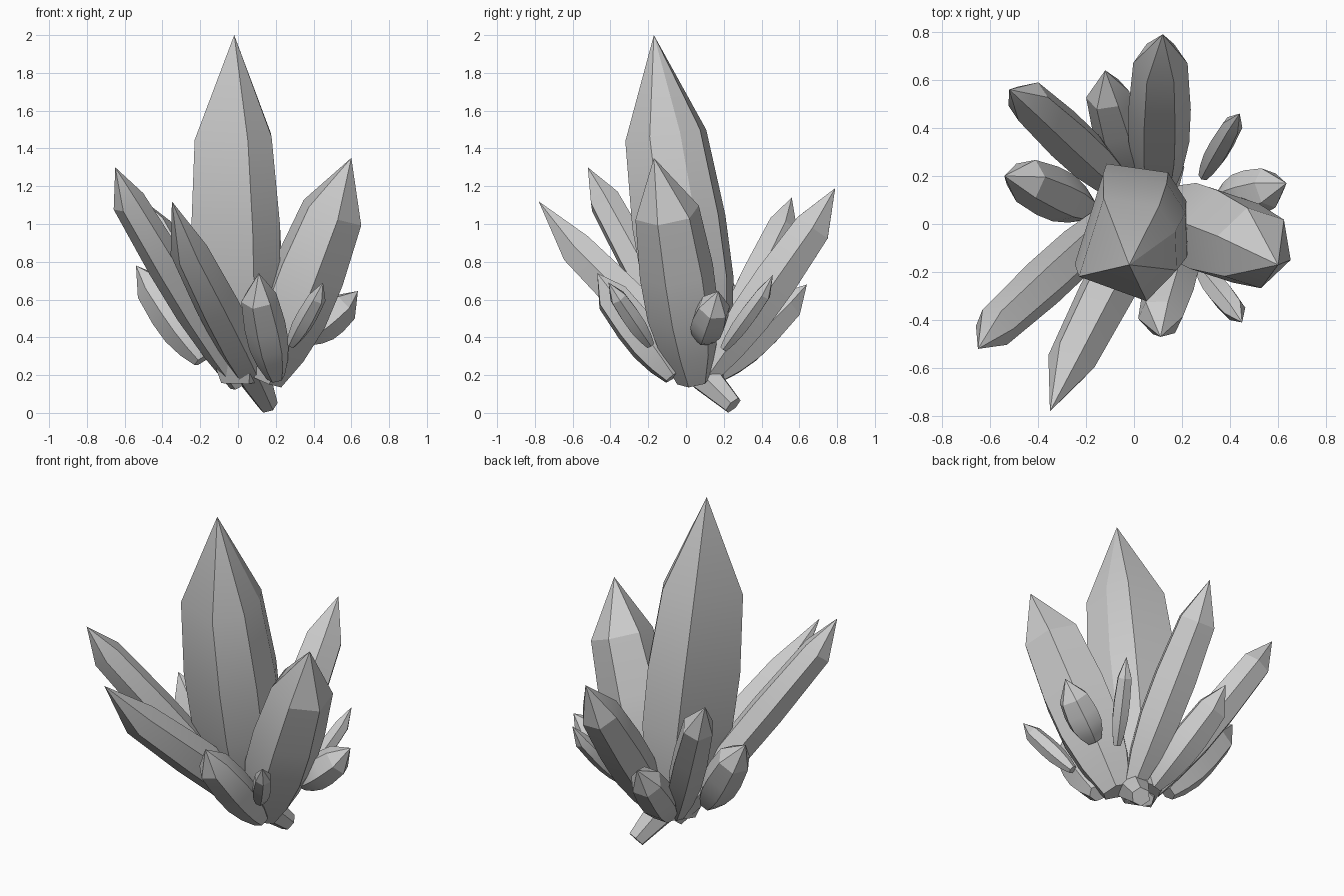
import bpy, bmesh
from math import radians, cos, sin
from mathutils import Vector

if "Cube" in bpy.data.objects:
    bpy.data.objects.remove(bpy.data.objects["Cube"])

# Cross-sections: (angle, relative radius)
HEX = [(a, 1) for a in range(0, 360, 60)]
UNEVEN = [(-72, 1), (-25, .93), (20, .87), (55, .92), (117, 1), (210, 1.03)]
# (position along the body, relative radius)
PROFILE = [(0, .45), (.18, .76), (.4, .97), (.65, 1.0), (1, .87)]


def crystal(name, base, shoulder, tip, radius, twist=0, section=HEX):
    """Six-sided, gently bulging shaft with a pointed cap."""
    base, shoulder, tip = Vector(base), Vector(shoulder), Vector(tip)
    axis = (shoulder - base).normalized()
    u = Vector((1, 0, 0))
    u = (u - axis * u.dot(axis)).normalized()
    v = axis.cross(u)
    bm = bmesh.new()
    rings = []
    for t, r in PROFILE:
        c = base.lerp(shoulder, t)
        rings.append([bm.verts.new(c + radius * r * k * (u * cos(radians(a + twist)) + v * sin(radians(a + twist))))
                      for a, k in section])
    n = len(section)
    for lo, hi in zip(rings, rings[1:]):
        for i in range(n):
            j = (i + 1) % n
            bm.faces.new((lo[i], lo[j], hi[j], hi[i]))
    top = bm.verts.new(tip)
    for i in range(n):
        bm.faces.new((rings[-1][i], rings[-1][(i + 1) % n], top))
    bm.faces.new(rings[0][::-1])
    bmesh.ops.recalc_face_normals(bm, faces=bm.faces)
    me = bpy.data.meshes.new(name)
    bm.to_mesh(me)
    bm.free()
    ob = bpy.data.objects.new(name, me)
    bpy.context.collection.objects.link(ob)
    bpy.context.view_layer.objects.active = ob
    ob.select_set(True)
    bpy.ops.object.shade_smooth_by_angle(angle=radians(20))
    ob.select_set(False)


# Large crystals
crystal("main_crystal", (.02, .1, .17), (-.02, -.1, 1.47), (-.02, -.17, 2.0), .27, 0, UNEVEN)
crystal("right_crystal", (.15, .04, .17), (.5, -.1, 1.06), (.6, -.17, 1.35), .2, -20)

# Long leaning crystals
crystal("left_front_crystal", (0, .1, .15), (-.58, -.43, 1.12), (-.65, -.52, 1.30), .103, 10)
crystal("front_crystal", (.16, .25, .04), (-.26, -.57, .86), (-.35, -.78, 1.12), .118, 0)
crystal("back_crystal", (.1, .12, .2), (.11, .67, .98), (.12, .79, 1.19), .13, 0)
crystal("back_left_crystal", (-.03, .13, .2), (-.44, .51, .98), (-.52, .56, 1.14), .105, 0)

# Short crystals around the foot
crystal("left_short_crystal", (-.19, .06, .28), (-.45, .18, .66), (-.54, .2, .78), .11, 0)
crystal("back_short_crystal", (0, .17, .2), (-.11, .54, .57), (-.12, .64, .68), .105, 0)
crystal("front_short_crystal", (.2, -.07, .19), (.11, -.39, .61), (.11, -.47, .74), .11, 10)
crystal("right_short_crystal", (.36, .09, .39), (.56, .15, .56), (.635, .17, .645), .1, 0)
crystal("back_right_small_crystal", (.29, .2, .34), (.41, .41, .63), (.44, .46, .73), .05, 0)
crystal("front_right_small_crystal", (.28, -.19, .36), (.42, -.36, .61), (.45, -.41, .69), .055, 0)
